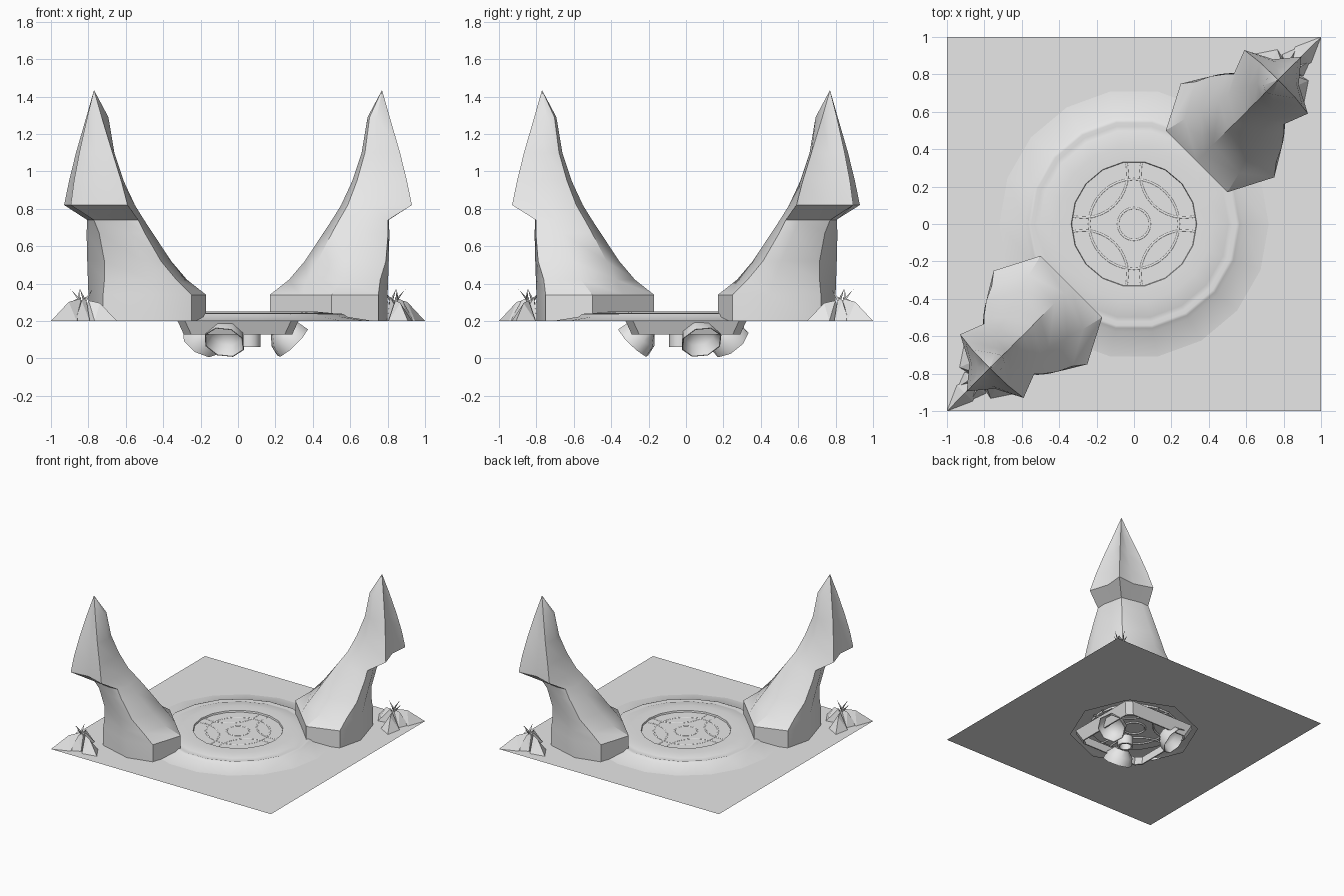
import bpy, bmesh, math
from mathutils import Vector, Matrix

if "Cube" in bpy.data.objects:
    bpy.data.objects.remove(bpy.data.objects["Cube"])

stone = bpy.data.materials.new("pale_stone")
stone.diffuse_color = (0.8, 0.8, 0.8, 1)
stone.use_nodes = True
stone.node_tree.nodes["Principled BSDF"].inputs["Base Color"].default_value = stone.diffuse_color
R2 = math.sqrt(2)


def finish(name, bm, angle=30):
    bmesh.ops.recalc_face_normals(bm, faces=bm.faces)
    me = bpy.data.meshes.new(name)
    bm.to_mesh(me)
    bm.free()
    me.materials.append(stone)
    ob = bpy.data.objects.new(name, me)
    bpy.context.collection.objects.link(ob)
    if angle:
        bpy.ops.object.select_all(action='DESELECT')
        ob.select_set(True)
        bpy.context.view_layer.objects.active = ob
        bpy.ops.object.shade_smooth_by_angle(angle=math.radians(angle))
    return ob


def loft(bm, loops):
    rings = [[bm.verts.new(p) for p in loop] for loop in loops]
    for lo, hi in zip(rings, rings[1:]):
        n = len(lo)
        for i in range(n):
            j = (i + 1) % n
            bm.faces.new((lo[i], lo[j], hi[j], hi[i]))
    return rings


def circle(r, z, n):
    return [(r * math.cos(2 * math.pi * i / n), r * math.sin(2 * math.pi * i / n), z)
            for i in range(n)]


def chamfered_square(h, c, z):
    pts = [(h, -c), (h, c), (c, h), (-c, h), (-h, c), (-h, -c), (-c, -h), (c, -h)]
    return [(x, y, z) for x, y in pts]


def diag(d, w, z, s=1):
    # point at distance d along the diagonal, w to its side
    return (s * (d - w) / R2, s * (d + w) / R2, z)


# Square ground sheet with an octagonal opening in the middle
bm = bmesh.new()
inner = circle(0.48, 0.2, 8)
outer = []
for x, y, z in inner:
    k = 1 / max(abs(x), abs(y))
    outer.append((x * k, y * k, z))
loft(bm, [inner, outer])
finish("ground_sheet", bm, 0)

# Low round dais
bm = bmesh.new()
profile = [(0.72, 0.201), (0.585, 0.222), (0.565, 0.236), (0.55, 0.24), (0.53, 0.234),
           (0.505, 0.242), (0.42, 0.25), (0.336, 0.248), (0.333, 0.235)]
rings = loft(bm, [circle(r, z, 18) for r, z in profile])
bm.faces.new(rings[-1])
finish("round_dais", bm, 50)

# Tapered frame under the ground
bm = bmesh.new()
loft(bm, [chamfered_square(0.33, 0.29, 0.215), chamfered_square(0.29, 0.25, 0.128),
          chamfered_square(0.28, 0.24, 0.128), chamfered_square(0.31, 0.27, 0.215)])
finish("lower_frame", bm, 0)


# Fine raised lines on the dais, almost sunk into it
def line(name, pts, cyclic):
    cu = bpy.data.curves.new(name, 'CURVE')
    cu.dimensions = '3D'
    cu.bevel_depth = 0.007
    cu.bevel_resolution = 4
    sp = cu.splines.new('POLY')
    sp.points.add(len(pts) - 1)
    for p, co in zip(sp.points, pts):
        p.co = (*co, 1)
    sp.use_cyclic_u = cyclic
    sp.use_smooth = True
    cu.materials.append(stone)
    bpy.context.collection.objects.link(bpy.data.objects.new(name, cu))


LZ = 0.2305
for r in (0.085, 0.24):
    line("dais_ring_line", circle(r, LZ, 32), True)
for q in range(4):
    a0 = math.pi / 4 + q * math.pi / 2
    c = Vector((math.cos(a0), math.sin(a0))) * 0.38
    pts = []
    for i in range(13):
        a = a0 + math.pi + math.radians(-66 + 11 * i)
        p = c + Vector((math.cos(a), math.sin(a))) * 0.235
        pts.append((p.x, p.y, LZ))
    line("dais_arc_line", pts, False)

# Open cups hanging below, tilted outward
for x, y in ((0.28, 0.08), (-0.19, 0.23), (-0.07, -0.27)):
    bm = bmesh.new()
    loops = [circle(0.055, -0.05, 8), circle(0.1, 0.0, 8), circle(0.113, 0.06, 8),
             circle(0.108, 0.06, 8), circle(0.085, 0.0, 8), circle(0.04, -0.03, 8)]
    rr = loft(bm, loops)
    bm.faces.new(rr[0])
    bm.faces.new(rr[-1])
    out = Vector((x, y, 0)).normalized()
    axis = (out + Vector((0, 0, -1))).normalized()
    m = Matrix.Translation((x - 0.03 * out.x, y - 0.03 * out.y, 0.128)) \
        @ Vector((0, 0, 1)).rotation_difference(axis).to_matrix().to_4x4()
    bm.transform(m)
    finish("hanging_cup", bm, 50)

# Small ring in the middle of the cups
bm = bmesh.new()
loops = [circle(0.06, 0.06, 12), circle(0.06, 0.135, 12),
         circle(0.045, 0.135, 12), circle(0.045, 0.06, 12)]
loft(bm, loops + loops[:1])
bmesh.ops.remove_doubles(bm, verts=bm.verts, dist=1e-5)
bm.transform(Matrix.Translation((0.06, -0.03, 0)))
finish("hanging_ring", bm, 40)

# Curved claw: z, ridge d, (front d, w), (side d, w), (rear side d, w), rear d
claw = [
    (0.20, .474, .474, .233, .707, .354, .884, .247, 1.02),
    (0.34, .474, .474, .233, .707, .354, .884, .247, 1.02),
    (0.42, .525, .59, .205, .77, .305, .90, .235, 1.01),
    (0.52, .60, .68, .175, .85, .268, .93, .21, 1.01),
    (0.67, .71, .79, .145, .92, .215, .98, .165, 1.05),
    (0.74, .765, .84, .13, .945, .19, 1.0, .14, 1.09),
    (0.82, .83, .90, .12, 1.075, .24, 1.15, .095, 1.265),
    (0.95, .90, .955, .09, 1.08, .197, 1.15, .075, 1.24),
    (1.10, .96, .995, .06, 1.087, .138, 1.13, .05, 1.20),
    (1.29, .995, 1.015, .035, 1.089, .058, 1.105, .022, 1.14),
]


def petal(bm, tip, width, top):
    # leaf shaped rock lying from the heap top out to its tip
    t, p = Vector(tip), Vector(top)
    side = (t - p).cross(Vector((0, 0, 1))).normalized() * width
    mid = p.lerp(t, 0.4)
    back = p - (t - p) * 0.25
    vs = [bm.verts.new(v) for v in (
        t, Vector((mid.x, mid.y, 0.2)) + side, Vector((back.x, back.y, 0.2)),
        Vector((mid.x, mid.y, 0.2)) - side, p, mid + Vector((0, 0, 0.03)))]
    for f in ((0, 1, 5), (1, 4, 5), (3, 5, 4), (0, 5, 3), (1, 2, 4), (2, 3, 4), (0, 3, 2, 1)):
        bm.faces.new([vs[i] for i in f])


for s in (1, -1):
    bm = bmesh.new()
    loops = []
    for z, r, ad, aw, bd, bw, cd, cw, e in claw:
        half = [(ad, aw), (bd, bw), (cd, cw)]
        loop = [(r, 0)] + half + [(e, 0)] + [(d, -w) for d, w in reversed(half)]
        loops.append([diag(d, w, z, s) for d, w in loop])
    rr = loft(bm, loops)
    bm.faces.new(rr[0])
    tip = bm.verts.new(diag(1.089, 0, 1.435, s))
    for i in range(8):
        bm.faces.new((rr[-1][i], rr[-1][(i + 1) % 8], tip))
    finish("curved_claw", bm, 36)

    # Rock heap in the ground corner behind each claw
    bm = bmesh.new()
    petal(bm, diag(1.414, 0, 0.2, s), 0.06, diag(1.19, 0, 0.32, s))
    for w in (1, -1):
        petal(bm, diag(1.10, w * 0.185, 0.2, s), 0.07, diag(1.16, w * 0.03, 0.31, s))
        petal(bm, diag(1.28, w * 0.05, 0.2, s), 0.05, diag(1.17, w * 0.02, 0.33, s))
    finish("corner_rocks", bm, 0)

    # Little thorns on top of the rocks
    bm = bmesh.new()
    for d, w in ((1.15, 0.05), (1.15, -0.05), (1.23, 0.035), (1.23, -0.035)):
        base = [bm.verts.new(diag(1.18 + a, w * 0.5 + b, 0.31, s))
                for a, b in ((0.01, 0), (-0.006, 0.008), (-0.006, -0.008))]
        top = bm.verts.new(diag(d, w, 0.37, s))
        for i in range(3):
            bm.faces.new((base[i], base[(i + 1) % 3], top))
        bm.faces.new(base[::-1])
    finish("rock_thorns", bm, 0)
